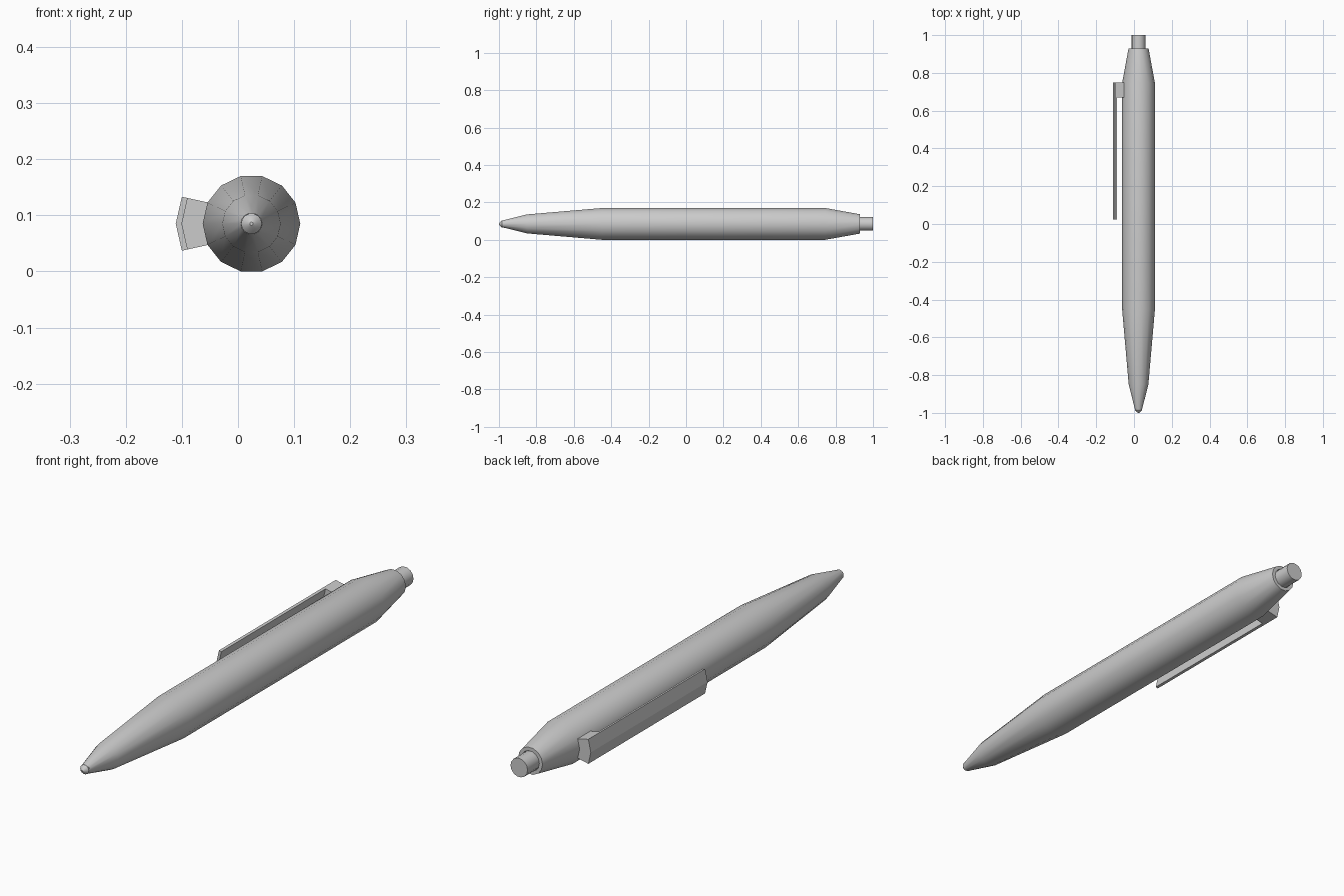
import bpy, bmesh, math

if "Cube" in bpy.data.objects:
    bpy.data.objects.remove(bpy.data.objects["Cube"])

CX, CZ, SIDES = 0.024, 0.085, 14   # pen axis runs along y


def finish(name, bm, smooth=True):
    bmesh.ops.recalc_face_normals(bm, faces=bm.faces)
    mesh = bpy.data.meshes.new(name)
    bm.to_mesh(mesh)
    bm.free()
    ob = bpy.data.objects.new(name, mesh)
    bpy.context.collection.objects.link(ob)
    if smooth:
        bpy.ops.object.select_all(action='DESELECT')
        ob.select_set(True)
        bpy.context.view_layer.objects.active = ob
        bpy.ops.object.shade_smooth_by_angle(angle=math.radians(35))
    return ob


def lathe(name, profile):
    """Turn (y, radius) points around the pen axis, closing both ends."""
    bm = bmesh.new()
    rings = []
    for y, r in profile:
        rings.append([bm.verts.new((CX + r * math.cos(a), y, CZ + r * math.sin(a)))
                      for a in (2 * math.pi * i / SIDES for i in range(SIDES))])
    for a, b in zip(rings, rings[1:]):
        for i in range(SIDES):
            j = (i + 1) % SIDES
            bm.faces.new((a[i], a[j], b[j], b[i]))
    bm.faces.new(rings[0])
    bm.faces.new(rings[-1])
    return finish(name, bm)


def arc_block(name, r_in, r_out, y0, y1):
    """Block following the two body facets on the left side."""
    step = 2 * math.pi / SIDES
    def point(r, k):
        # side walls flare more gently than true radial lines
        half = 0.038 + (r - 0.087) * 0.21
        return (CX - r + (abs(k) * half * math.tan(step / 2)), CZ + k * half)
    section = [point(r_in, k) for k in (-1, 0, 1)] + [point(r_out, k) for k in (1, 0, -1)]
    bm = bmesh.new()
    a, b = [[bm.verts.new((x, y, z)) for x, z in section] for y in (y0, y1)]
    for i in range(6):
        j = (i + 1) % 6
        bm.faces.new((a[i], a[j], b[j], b[i]))
    for v in (a, b):
        bm.faces.new((v[0], v[1], v[4], v[5]))
        bm.faces.new((v[1], v[2], v[3], v[4]))
    return finish(name, bm, smooth=False)


# Barrel with tapered nose and tail, shallow socket for the button
lathe("barrel", [(-0.98, 0.019), (-0.85, 0.052), (-0.45, 0.087), (0.745, 0.087),
                 (0.93, 0.053), (0.93, 0.039), (0.91, 0.039)])

# Writing point
lathe("ball_tip", [(-0.975, 0.0185), (-0.985, 0.0185), (-0.994, 0.011), (-1.0, 0.003)])

# Push button
lathe("push_button", [(0.90, 0.037), (1.0, 0.037)])

# Clip: bridge standing off the barrel and a long thin blade
arc_block("clip_bridge", 0.082, 0.124, 0.67, 0.748)
arc_block("clip_blade", 0.124, 0.135, 0.025, 0.748)
